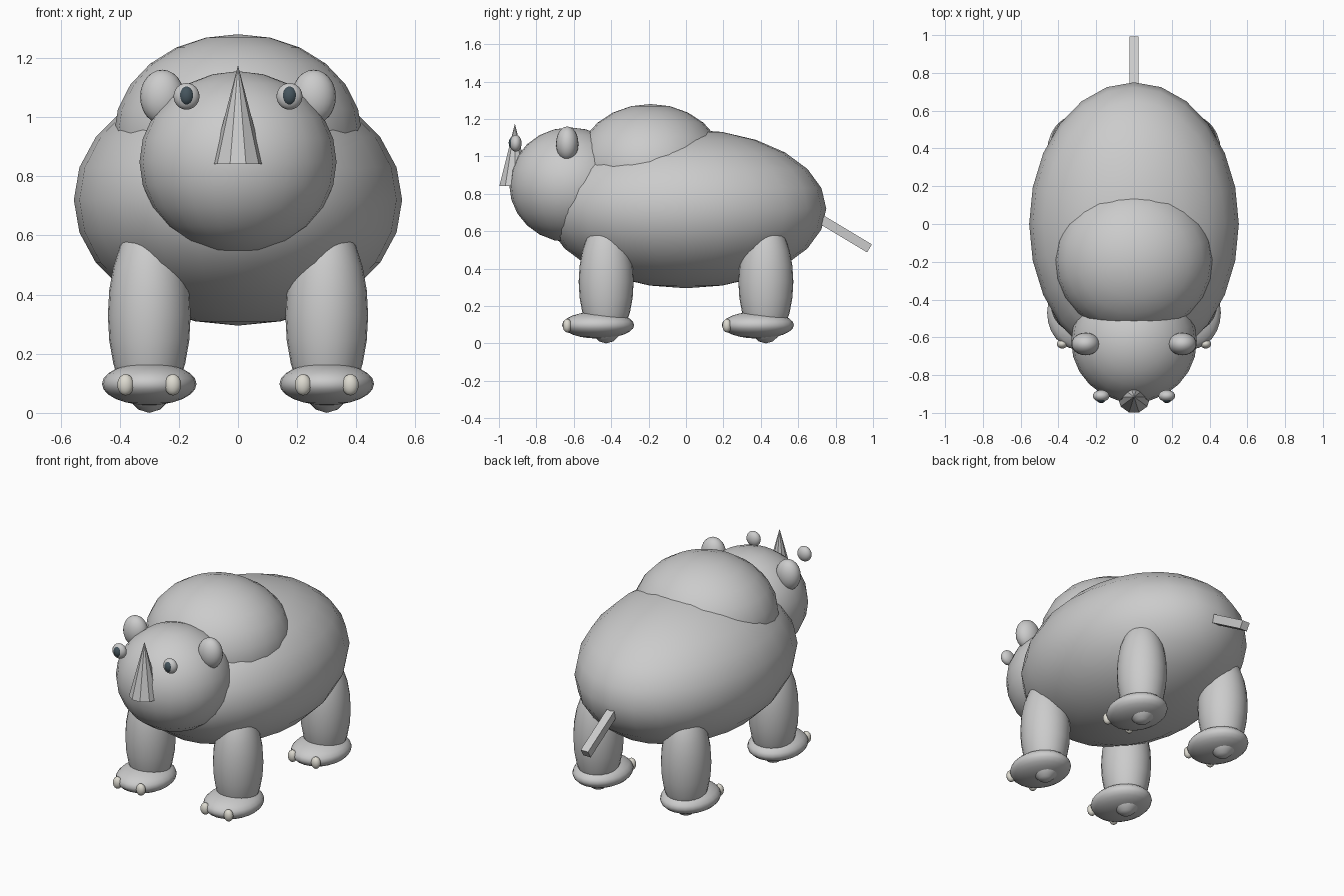
import bpy
from math import radians

if "Cube" in bpy.data.objects:
    bpy.data.objects.remove(bpy.data.objects["Cube"])


def material(name, r, g, b):
    m = bpy.data.materials.new(name)
    m.diffuse_color = (r, g, b, 1)
    m.use_nodes = True
    m.node_tree.nodes["Principled BSDF"].inputs["Base Color"].default_value = m.diffuse_color
    return m


ivory = material("ivory", 0.85, 0.85, 0.83)
nail = material("nail", 0.72, 0.70, 0.63)
dark = material("dark", 0.06, 0.09, 0.11)


def ball(name, loc, radii, mat=None):
    """Smooth ellipsoid with the given centre and half sizes."""
    bpy.ops.mesh.primitive_uv_sphere_add(segments=24, ring_count=12, radius=1, location=loc)
    o = bpy.context.object
    o.name = name
    o.scale = radii
    bpy.ops.object.transform_apply(location=False, rotation=False, scale=True)
    bpy.ops.object.shade_smooth()
    if mat:
        o.data.materials.append(mat)
    return o


# Torso, shoulder hump and head
ball("body", (0, 0, 0.72), (0.555, 0.75, 0.425))
ball("shoulder_hump", (0, -0.19, 0.94), (0.42, 0.40, 0.34))
ball("head", (0, -0.62, 0.848), (0.333, 0.325, 0.307))

# Horn: faceted cone
bpy.ops.mesh.primitive_cone_add(vertices=10, radius1=0.087, radius2=0, depth=0.335,
                                location=(0, -0.915, 1.008), rotation=(0, 0, radians(18)))
horn = bpy.context.object
horn.name = "horn"
horn.data.materials.append(ivory)

# Tail: thin square bar sloping down
bpy.ops.mesh.primitive_cube_add(size=1, location=(0, 0.831, 0.598), rotation=(radians(-31), 0, 0))
tail = bpy.context.object
tail.name = "tail"
tail.scale = (0.05, 0.35, 0.05)

for side, s in (("right", 1), ("left", -1)):
    # Ears and eyes
    ball(f"ear_{side}", (s * 0.256, -0.635, 1.068), (0.075, 0.06, 0.092))
    ball(f"eye_{side}", (s * 0.174, -0.91, 1.07), (0.044, 0.031, 0.045))
    ball(f"pupil_{side}", (s * 0.174, -0.926, 1.072), (0.025, 0.022, 0.032), dark)

    # Legs, feet and toenails
    for end, y in (("front", -0.427), ("back", 0.427)):
        x = s * 0.30
        ball(f"{end}_leg_{side}", (x, y, 0.33), (0.14, 0.147, 0.33))
        ball(f"{end}_foot_{side}", (x, y - 0.043, 0.098), (0.16, 0.193, 0.072))
        for i, dx in enumerate((-0.08, 0.08)):
            ball(f"{end}_toenail_{side}_{i + 1}", (x + dx, y - 0.208, 0.095),
                 (0.028, 0.024, 0.036), nail)
